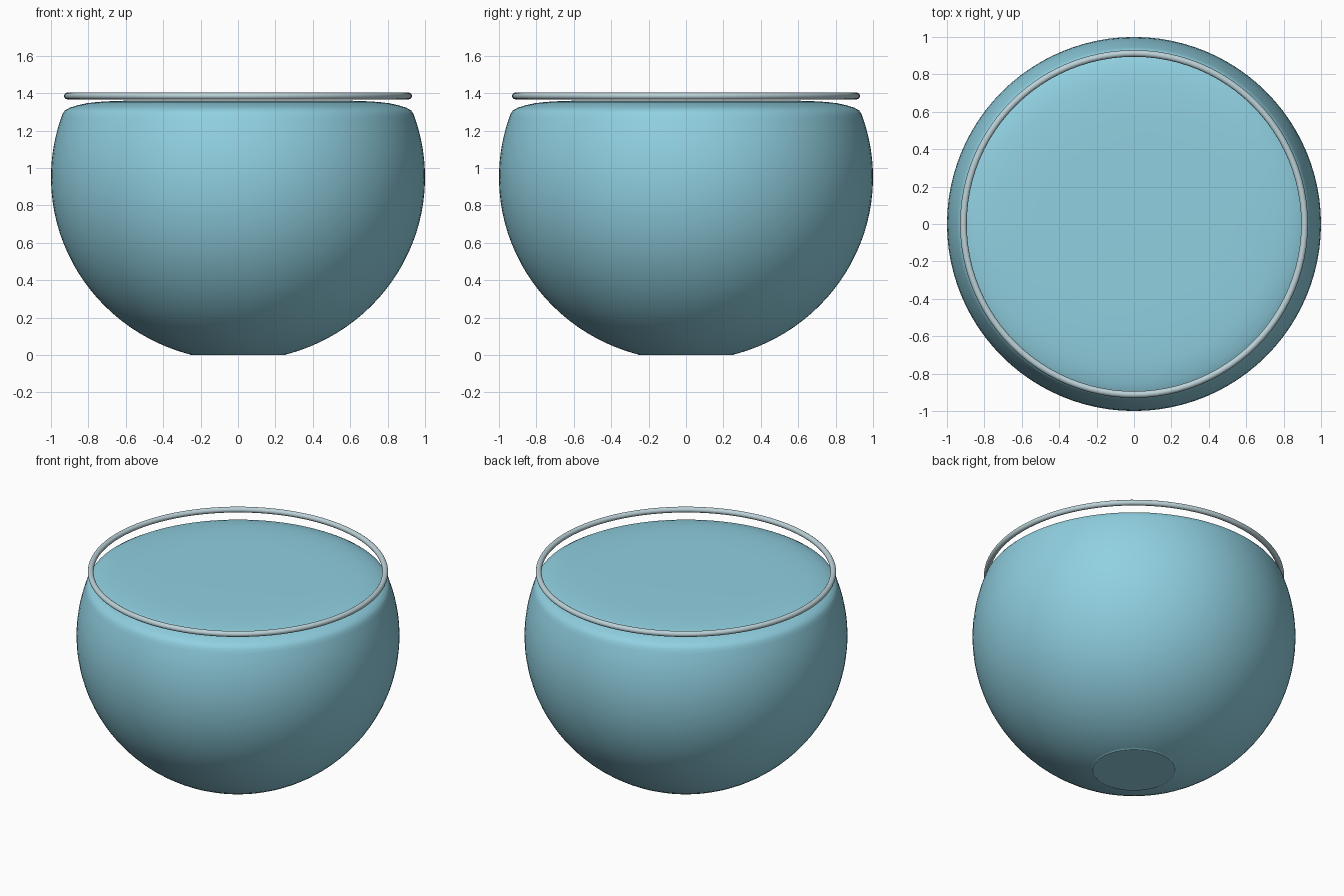
import bpy, bmesh, math

if "Cube" in bpy.data.objects:
    bpy.data.objects.remove(bpy.data.objects["Cube"])

def material(name, rgb):
    m = bpy.data.materials.new(name)
    m.diffuse_color = (*rgb, 1)
    m.use_nodes = True
    m.node_tree.nodes["Principled BSDF"].inputs["Base Color"].default_value = m.diffuse_color
    return m

aqua = material("aqua glaze", (0.28, 0.63, 0.75))
silver = material("pale silver", (0.50, 0.64, 0.68))

def lathe(name, profile, mat, n=96):
    """Revolve a closed-off profile around z."""
    bm = bmesh.new()
    rings = [[bm.verts.new((r * math.cos(2 * math.pi * i / n),
                            r * math.sin(2 * math.pi * i / n), z))
              for i in range(n)] for r, z in profile]
    for a, b in zip(rings, rings[1:]):
        for i in range(n):
            j = (i + 1) % n
            bm.faces.new((a[i], a[j], b[j], b[i]))
    bm.faces.new(rings[0][::-1])
    bm.faces.new(rings[-1])
    me = bpy.data.meshes.new(name)
    bm.to_mesh(me)
    bm.free()
    me.materials.append(mat)
    ob = bpy.data.objects.new(name, me)
    bpy.context.collection.objects.link(ob)
    bpy.context.view_layer.objects.active = ob
    ob.select_set(True)
    bpy.ops.object.shade_smooth_by_angle(angle=math.radians(30))
    ob.select_set(False)
    return ob

# Bowl: slightly squashed sphere cut flat below, rounded shoulder to a closed top
profile = [(0.255, 0.0), (0.26, 0.004)]
a0, a1 = -1.30, 0.33
for k in range(29):
    a = a0 + (a1 - a0) * k / 28
    profile.append((math.cos(a), 0.95 + 0.98 * math.sin(a)))
profile += [(0.938, 1.29), (0.925, 1.308), (0.90, 1.322), (0.86, 1.335),
            (0.81, 1.346), (0.75, 1.353), (0.65, 1.359), (0.5, 1.361), (0.1, 1.362)]
lathe("bowl", profile, aqua)

# Thin ring resting just above the bowl
bpy.ops.mesh.primitive_torus_add(major_radius=0.912, minor_radius=0.018,
                                 major_segments=96, minor_segments=16,
                                 location=(0, 0, 1.385))
ring = bpy.context.object
ring.name = "rim_ring"
ring.data.materials.append(silver)
bpy.ops.object.shade_smooth()
